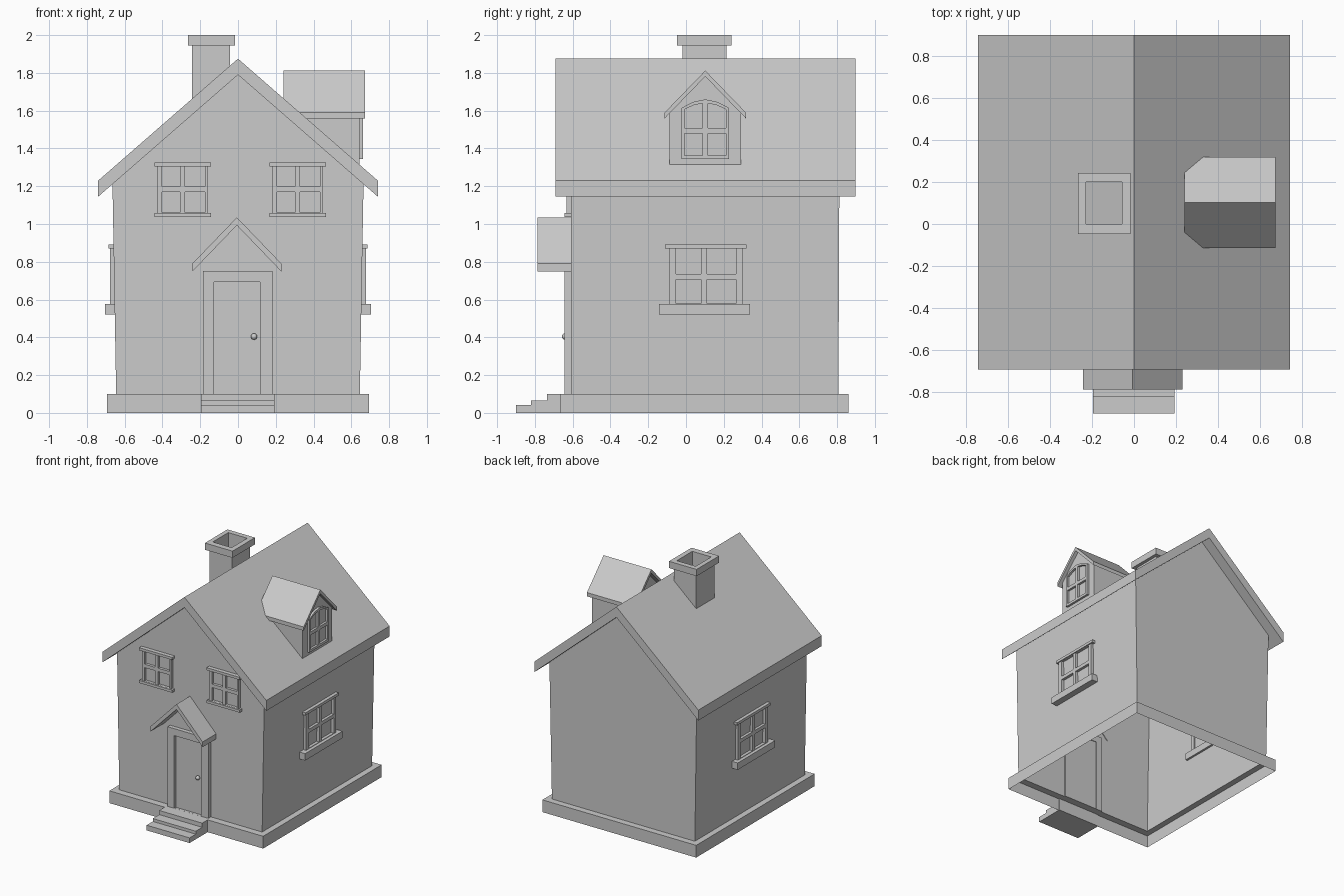
import bpy
from mathutils import Vector
from mathutils.geometry import tessellate_polygon

if "Cube" in bpy.data.objects:
    bpy.data.objects.remove(bpy.data.objects["Cube"])


def mesh(name, verts, faces):
    me = bpy.data.meshes.new(name)
    me.from_pydata(verts, [], faces)
    ob = bpy.data.objects.new(name, me)
    bpy.context.collection.objects.link(ob)
    return ob


def prism(name, outline, axis, a, b, holes=()):
    """Extrude a 2D outline (all loops counter-clockwise) with holes along an axis."""
    loops = [list(outline)] + [list(h)[::-1] for h in holes]
    flat = [p for l in loops for p in l]
    n = len(flat)
    place = {'x': lambda p, t: (t, p[0], p[1]),
             'y': lambda p, t: (p[0], t, p[1]),
             'z': lambda p, t: (p[0], p[1], t)}[axis]
    verts = [place(p, a) for p in flat] + [place(p, b) for p in flat]
    if holes:
        caps = [tuple(t) for t in tessellate_polygon(
            [[Vector((*p, 0)) for p in l] for l in loops])]
    else:
        caps = [tuple(range(n))]
    faces = caps + [tuple(i + n for i in reversed(f)) for f in caps]
    start = 0
    for l in loops:
        m = len(l)
        for i in range(m):
            j, k = start + i, start + (i + 1) % m
            faces.append((j, j + n, k + n, k))
        start += m
    ob = mesh(name, verts, faces)
    import bmesh
    bm = bmesh.new()
    bm.from_mesh(ob.data)
    bmesh.ops.recalc_face_normals(bm, faces=bm.faces[:])
    bm.to_mesh(ob.data)
    bm.free()
    return ob


def rect(u0, u1, v0, v1):
    return [(u0, v0), (u1, v0), (u1, v1), (u0, v1)]


def gable(c, half, peak, eave, thick):
    """Cross-section of a pitched roof slab."""
    return [(c - half, eave - thick), (c, peak - thick), (c + half, eave - thick),
            (c + half, eave), (c, peak), (c - half, eave)]


# House shell: open-bottomed plinth, ledge and slightly flared walls
def ring(x, y0, y1, z):
    return [(-x, y0, z), (x, y0, z), (x, y1, z), (-x, y1, z)]


shell = (ring(0.694, -0.667, 0.86, 0) + ring(0.694, -0.667, 0.86, 0.1)
         + ring(0.645, -0.61, 0.807, 0.1) + ring(0.665, -0.61, 0.812, 1.24))
faces = [(r + i, r + (i + 1) % 4, r + 4 + (i + 1) % 4, r + 4 + i)
         for r in (0, 4, 8) for i in range(4)]
shell += [(0, -0.61, 1.82), (0, 0.812, 1.82)]
faces += [(12, 13, 16), (14, 15, 17)]
mesh("house_walls", shell, faces)

# Main roof
prism("main_roof", gable(0, 0.74, 1.875, 1.23, 0.085), 'y', -0.692, 0.898)

# Chimney shaft and cap, both hollow
flue = rect(-0.228, -0.057, 0.0, 0.2)
prism("chimney_shaft", rect(-0.243, -0.043, -0.018, 0.215), 'z', 1.6, 1.945, [flue])
prism("chimney_cap", rect(-0.265, -0.016, -0.048, 0.242), 'z', 1.945, 2.0, [flue])

# Front steps
prism("front_steps", [(-0.9, 0), (-0.66, 0), (-0.66, 0.1), (-0.737, 0.1), (-0.737, 0.066),
                      (-0.82, 0.066), (-0.82, 0.042), (-0.9, 0.042)], 'x', -0.195, 0.193)

# Door, frame, knob and porch roof
prism("door_frame", rect(-0.185, 0.182, 0.1, 0.75), 'y', -0.643, -0.6,
      [rect(-0.126, 0.116, 0.1005, 0.693)])
prism("door", rect(-0.126, 0.116, 0.1, 0.693), 'y', -0.622, -0.605)
bpy.ops.mesh.primitive_uv_sphere_add(segments=12, ring_count=8, radius=0.017,
                                     location=(0.085, -0.64, 0.404))
bpy.context.object.name = "door_knob"
bpy.ops.object.shade_smooth_by_angle()
prism("porch_roof", gable(-0.006, 0.236, 1.035, 0.79, 0.042), 'y', -0.785, -0.605)

# Upper front windows
for side, c in (("left", -0.294), ("right", 0.315)):
    panes = [rect(c + u0, c + u1, v0, v1)
             for u0, u1 in ((-0.108, -0.014), (0.014, 0.118))
             for v0, v1 in ((1.06, 1.17), (1.198, 1.306))]
    prism(f"{side}_front_window", rect(c - 0.132, c + 0.134, 1.042, 1.322), 'y',
          -0.632, -0.605, panes)
    for part, z in (("sill", 1.038), ("lintel", 1.305)):
        prism(f"{side}_front_window_{part}", rect(c - 0.148, c + 0.15, z, z + 0.021),
              'y', -0.643, -0.605)

# Side windows on both walls
panes = [rect(u0, u1, v0, v1) for u0, u1 in ((-0.054, 0.08), (0.11, 0.266))
         for v0, v1 in ((0.58, 0.706), (0.735, 0.869))]
for side, s in (("left", -1), ("right", 1)):
    prism(f"{side}_side_window", rect(-0.09, 0.298, 0.56, 0.885), 'x', s * 0.645, s * 0.678, panes)
    prism(f"{side}_side_lintel", rect(-0.11, 0.32, 0.87, 0.892), 'x', s * 0.645, s * 0.686)
    prism(f"{side}_side_sill", rect(-0.142, 0.34, 0.52, 0.576), 'x', s * 0.635, s * 0.705)

# Dormer body, roof and arched window
C = 0.102
prism("dormer_body", [(C - 0.19, 1.31), (C + 0.19, 1.31), (C + 0.19, 1.6), (C, 1.792),
                      (C - 0.19, 1.6)], 'x', 0.29, 0.643)
prism("dormer_roof", gable(C, 0.215, 1.812, 1.59, 0.031), 'x', 0.24, 0.672)
arch = [(C - 0.125, 1.343), (C + 0.125, 1.343), (C + 0.125, 1.615), (C + 0.065, 1.646),
        (C, 1.66), (C - 0.065, 1.646), (C - 0.125, 1.615)]
upper = [[(C + 0.014, 1.507), (C + 0.11, 1.507), (C + 0.11, 1.606), (C + 0.06, 1.63),
          (C + 0.014, 1.638)],
         [(C - 0.11, 1.507), (C - 0.014, 1.507), (C - 0.014, 1.638), (C - 0.06, 1.63),
          (C - 0.11, 1.606)]]
lower = [rect(C - 0.11, C - 0.014, 1.363, 1.48), rect(C + 0.014, C + 0.11, 1.363, 1.48)]
prism("dormer_window", arch, 'x', 0.635, 0.661, upper + lower)
